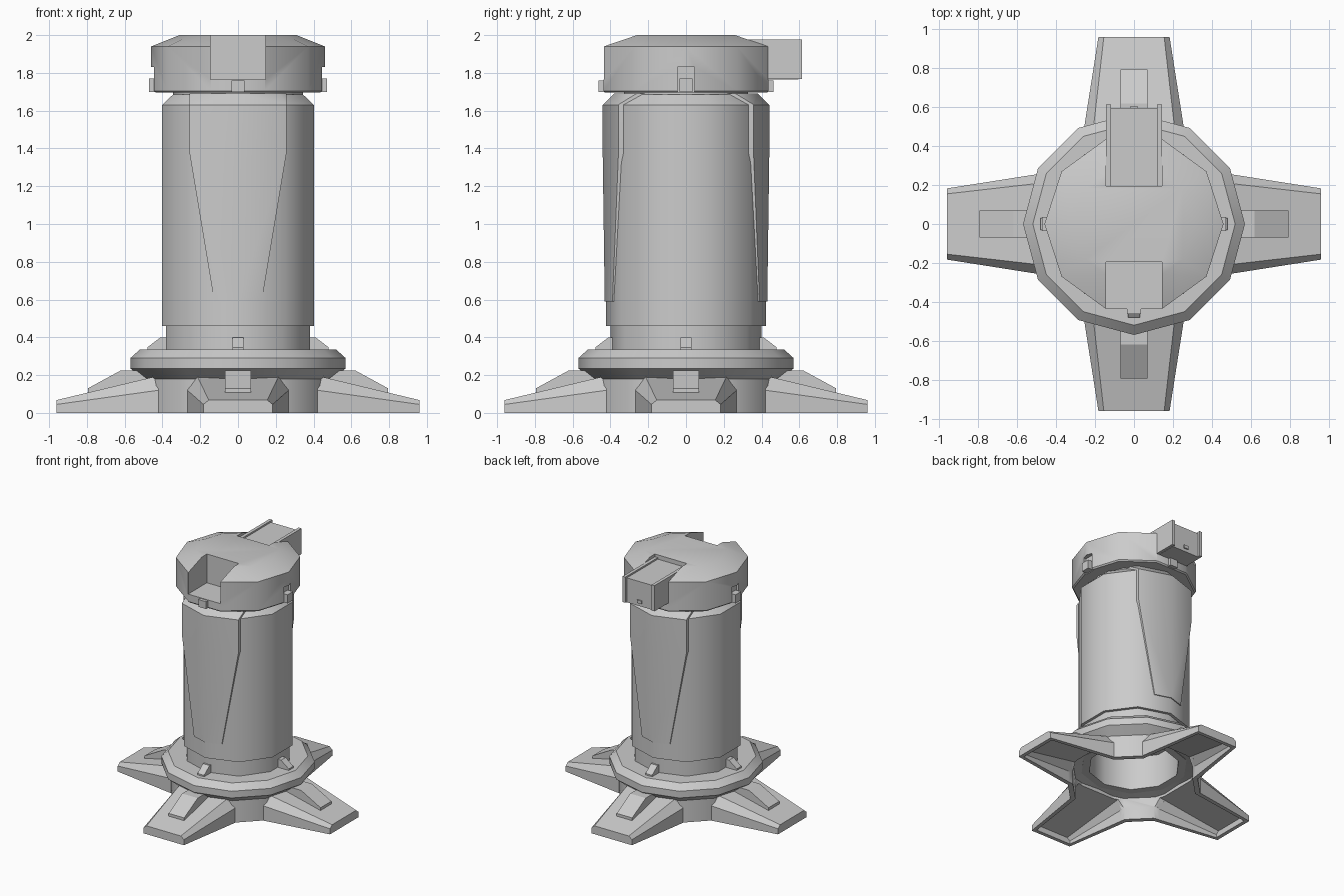
import bpy, bmesh, math
from mathutils import Matrix

if "Cube" in bpy.data.objects:
    bpy.data.objects.remove(bpy.data.objects["Cube"])

grey = bpy.data.materials.new("plain_grey")
grey.use_nodes = True
grey.diffuse_color = (0.6, 0.6, 0.6, 1)
for node in grey.node_tree.nodes:
    if node.type == "BSDF_PRINCIPLED":
        node.inputs["Base Color"].default_value = (0.6, 0.6, 0.6, 1)


def finish(name, bm, turn=0):
    bmesh.ops.recalc_face_normals(bm, faces=bm.faces)
    bm.transform(Matrix.Rotation(math.radians(turn), 4, "Z"))
    mesh = bpy.data.meshes.new(name)
    bm.to_mesh(mesh)
    bm.free()
    mesh.materials.append(grey)
    obj = bpy.data.objects.new(name, mesh)
    bpy.context.collection.objects.link(obj)
    return obj


def lathe(name, profile, sides, start=0, tube=False):
    """Turn (radius, z) points about z; a tube joins its last ring to its first."""
    bm = bmesh.new()
    rings = []
    for r, z in profile:
        angles = [math.radians(start) + math.tau * i / sides for i in range(sides)]
        rings.append([bm.verts.new((r * math.cos(a), r * math.sin(a), z)) for a in angles])
    pairs = list(zip(rings, rings[1:]))
    if tube:
        pairs.append((rings[-1], rings[0]))
    else:
        bm.faces.new(rings[0])
        bm.faces.new(rings[-1])
    for a, b in pairs:
        for i in range(sides):
            j = (i + 1) % sides
            bm.faces.new((a[i], a[j], b[j], b[i]))
    return finish(name, bm)


def loft(name, first, last, turn=0):
    """Solid between two matching outlines."""
    bm = bmesh.new()
    a = [bm.verts.new(p) for p in first]
    b = [bm.verts.new(p) for p in last]
    bm.faces.new(a)
    bm.faces.new(b)
    for i in range(len(a)):
        j = (i + 1) % len(a)
        bm.faces.new((a[i], a[j], b[j], b[i]))
    return finish(name, bm, turn)


def side_prism(name, outline, half, turn=0):
    """Extrude a (distance forward, z) outline sideways."""
    return loft(name, [(-half, -y, z) for y, z in outline],
                [(half, -y, z) for y, z in outline], turn)


def box(name, x, y, z, turn=0):
    ends = [[(px, py, h) for px, py in
             ((x[0], y[0]), (x[1], y[0]), (x[1], y[1]), (x[0], y[1]))] for h in z]
    return loft(name, ends[0], ends[1], turn)


def boolean(obj, cutter, operation="DIFFERENCE"):
    mod = obj.modifiers.new("cut", "BOOLEAN")
    mod.object, mod.operation, mod.solver = cutter, operation, "EXACT"
    bpy.context.view_layer.objects.active = obj
    bpy.ops.object.modifier_apply(modifier=mod.name)
    bpy.data.objects.remove(cutter)


def smooth(obj):
    bpy.ops.object.select_all(action="DESELECT")
    obj.select_set(True)
    bpy.context.view_layer.objects.active = obj
    bpy.ops.object.shade_smooth_by_angle(angle=math.radians(40))


def section(y, low, high, shoulder, top, z=0):
    """Chamfered cross-section of a foot."""
    right = [(low, -y, z), (low, -y, shoulder), (high, -y, top)]
    return right + [(-p[0], p[1], p[2]) for p in reversed(right)]


def foot_hollow(turn):
    return loft("foot_hollow", section(0.3, 0.25, 0.2, 0.11, 0.185, -0.05),
                section(0.93, 0.16, 0.135, 0.025, 0.045, -0.05), turn)


# Base ring and hollow column
base = lathe("base_ring", [(0.5, 0), (0.5, 0.18), (0.57, 0.235), (0.57, 0.29), (0.52, 0.335),
                           (0.36, 0.335), (0.36, 0.2), (0.46, 0.18), (0.46, 0)], 12, tube=True)
column = lathe("column", [(0.4, 0.19), (0.4, 0.47), (0.34, 0.47), (0.34, 0.19)],
               10, 90, tube=True)

# Four hollow feet, each with a ridge and a small wedge above it
for turn, side in ((0, "front"), (90, "left"), (180, "back"), (270, "right")):
    foot = loft(side + "_foot", section(0.42, 0.268, 0.217, 0.12, 0.197),
                section(0.96, 0.183, 0.155, 0.045, 0.068), turn)
    boolean(foot, foot_hollow(turn))
    boolean(base, foot_hollow(turn))
    side_prism(side + "_foot_ridge", [(0.48, 0.16), (0.795, 0.095), (0.795, 0.13),
                                      (0.62, 0.225), (0.48, 0.225)], 0.07, turn)
    side_prism(side + "_wedge", [(0.36, 0.32), (0.48, 0.32), (0.48, 0.347),
                                 (0.41, 0.4), (0.36, 0.4)], 0.03, turn)

# Main body and neck
body = lathe("body", [(0.423, 0.46), (0.423, 1.63), (0.362, 1.685)], 10, 90)
neck = lathe("neck", [(0.345, 1.67), (0.345, 1.71)], 10)

# Tapered panels on front and back
panel_outline = [(-0.126, 0.59), (0.126, 0.59), (0.256, 1.37), (0.256, 1.75),
                 (-0.256, 1.75), (-0.256, 1.37)]
panels = []
for turn, side in ((0, "front"), (180, "back")):
    panel = lathe(side + "_panel", [(0.429, 0.5), (0.441, 1.37), (0.441, 1.63), (0.38, 1.69)],
                  10, 90)
    boolean(panel, loft("panel_cutter", [(x, -0.6, z) for x, z in panel_outline],
                        [(x, -0.2, z) for x, z in panel_outline], turn), "INTERSECT")
    panels.append(panel)

# Head with a notch at front and back and a recess on each side
head = lathe("head", [(0.45, 1.695), (0.46, 1.705), (0.46, 1.94), (0.31, 2)], 10)
for turn in (0, 180):
    boolean(head, box("notch", (-0.145, 0.145), (-0.7, -0.195), (1.765, 2.2), turn))
for turn, side in ((90, "left"), (270, "right")):
    boolean(head, box("recess", (-0.045, 0.045), (-0.6, -0.425), (1.6, 1.83), turn))
    box(side + "_tab", (-0.035, 0.035), (-0.472, -0.4), (1.7, 1.77), turn)
for turn, side in ((0, "front"), (180, "back")):
    box(side + "_tab", (-0.035, 0.035), (-0.462, -0.4), (1.7, 1.76), turn)

# Rear block between two side rails
box("rear_block", (-0.122, 0.122), (0.19, 0.595), (1.765, 1.965))
for sign, side in ((1, "left"), (-1, "right")):
    edges = sorted((sign * 0.118, sign * 0.144))
    box(side + "_rail", edges, (0.19, 0.613), (1.768, 1.978))
box("rear_block_nub", (-0.02, 0.02), (0.58, 0.605), (1.79, 1.815))

for obj in [base, column, body, neck, head] + panels:
    smooth(obj)
